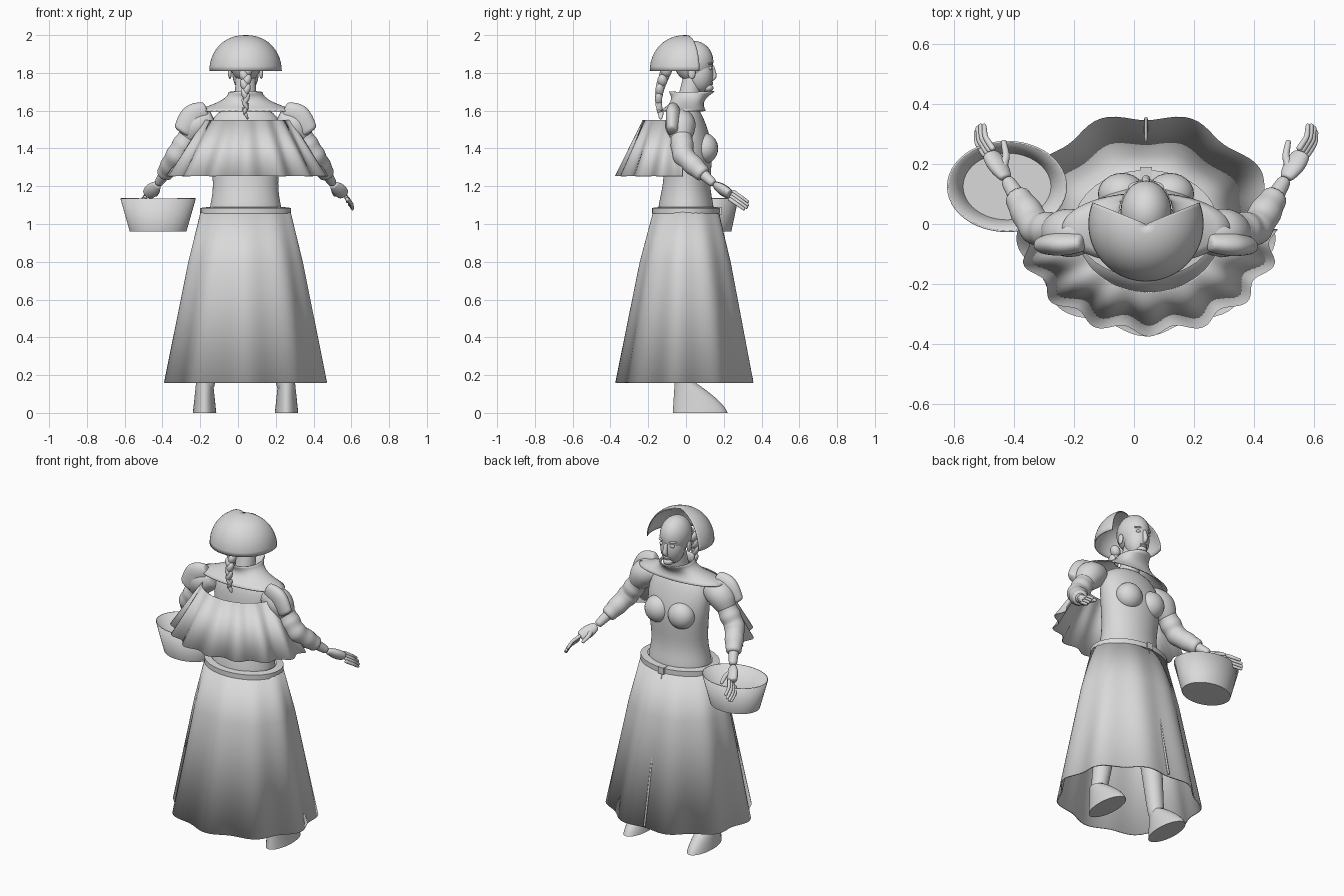
import bpy, math
from mathutils import Vector

default_cube = bpy.data.objects.get("Cube")
if default_cube:
    bpy.data.objects.remove(default_cube)

CENTRE = .04  # body centre line

clay = bpy.data.materials.new("light_grey")
clay.use_nodes = True
GREY = (.7, .7, .7, 1)
clay.diffuse_color = GREY
clay.node_tree.nodes["Principled BSDF"].inputs["Base Color"].default_value = GREY


def finish(obj, soft=False, thick=0):
    """Material, smoothing and modifiers shared by every part."""
    obj.data.materials.append(clay)
    bpy.ops.object.select_all(action='DESELECT')
    obj.select_set(True)
    bpy.context.view_layer.objects.active = obj
    if thick:
        obj.modifiers.new("cloth", 'SOLIDIFY').thickness = thick
    if soft:
        modifier = obj.modifiers.new("soft", 'SUBSURF')
        modifier.levels = modifier.render_levels = 2
        bpy.ops.object.shade_smooth()
    else:
        bpy.ops.object.shade_smooth_by_angle(angle=math.radians(45))


def skin(name, rings, closed, caps, **look):
    """Bridge rings that all have the same number of points."""
    count = len(rings[0])
    verts = [point for ring in rings for point in ring]
    faces = []
    for row in range(len(rings) - 1):
        for col in range(count if closed else count - 1):
            a = row * count + col
            b = row * count + (col + 1) % count
            faces.append((a, b, b + count, a + count))
    if "bottom" in caps:
        faces.append(tuple(reversed(range(count))))
    if "top" in caps:
        faces.append(tuple(range(len(verts) - count, len(verts))))
    mesh = bpy.data.meshes.new(name)
    mesh.from_pydata(verts, [], faces)
    obj = bpy.data.objects.new(name, mesh)
    bpy.context.collection.objects.link(obj)
    finish(obj, **look)


def loft(name, sections, x=CENTRE, seg=32, arc=(0, 360), caps="", folds=0, depth=0, **look):
    """Stack ellipses (z, y, x radius, y radius) upwards; folds fade to the top."""
    closed = arc[1] - arc[0] == 360
    rings = []
    for row, (z, y, rx, ry) in enumerate(sections):
        fade = depth * (1 - row / (len(sections) - 1))
        ring = []
        for col in range(seg if closed else seg + 1):
            angle = math.radians(arc[0] + (arc[1] - arc[0]) * col / seg)
            k = 1 - fade * math.cos(folds * (angle - math.pi / 2))
            ring.append((x + rx * k * math.cos(angle), y + ry * k * math.sin(angle), z))
        rings.append(ring)
    skin(name, rings, closed, caps, **look)


def tube(name, points, start, end, swell=0, ripple=0, flat=1, steps=8, soft=True):
    """Tapered tube along points, with optional bulge, wrinkles and flattening."""
    path, radii = [], []
    for step in range(steps + 1):
        t = step / steps
        place = t * (len(points) - 1)
        leg = min(int(place), len(points) - 2)
        path.append(Vector(points[leg]).lerp(Vector(points[leg + 1]), place - leg))
        radii.append(start + (end - start) * t + swell * math.sin(math.pi * t) + ripple * (-1) ** step)
    rings = []
    for step, (p, r) in enumerate(zip(path, radii)):
        along = (path[min(step + 1, steps)] - path[max(step - 1, 0)]).normalized()
        u = along.cross(Vector((.1, 1, .2))).normalized()
        v = along.cross(u) * flat
        angles = [math.tau * col / 12 for col in range(12)]
        rings.append([p + r * (u * math.cos(a) + v * math.sin(a)) for a in angles])
    skin(name, rings, True, "bottom top", soft=soft)


def ball(name, place, size, turn=(0, 0, 0)):
    bpy.ops.mesh.primitive_uv_sphere_add(segments=24, ring_count=16, location=place, rotation=turn)
    obj = bpy.context.object
    obj.name = name
    obj.scale = size
    finish(obj)


# Pleated skirt with waistband, buckle and front seam
loft("skirt", [(.16, 0, .42, .36), (.8, 0, .3, .24), (1.08, 0, .235, .17)],
     seg=108, folds=9, depth=.04, thick=.008)
loft("waistband", [(1.055, 0, .24, .18), (1.085, 0, .24, .18), (1.09, 0, .2, .14)])
bpy.ops.mesh.primitive_cube_add(size=.04, location=(CENTRE, .17, 1.07))
bpy.context.object.name = "buckle"
finish(bpy.context.object)
tube("skirt_seam", [(CENTRE, .17, 1.06), (CENTRE, .35, .17)], .006, .006, soft=False)

# Bodice
loft("bodice", [(1, 0, .2, .15), (1.1, 0, .19, .15), (1.2, 0, .165, .12), (1.4, .02, .195, .13),
                (1.55, 0, .2, .1), (1.63, 0, .1, .06)], caps="bottom top", soft=True)
for side in (-1, 1):
    ball("bust", (CENTRE + side * .08, .1, 1.4), (.08, .07, .08))

# Shoulder yoke sweeping up into an open collar
yoke = []
for step in range(9):
    t = step / 8
    yoke.append((1.6 + .1 * t, .045 * t - .015, .09 + .19 * (1 - t) ** 2, .12 - .03 * math.sin(math.pi * t)))
loft("shoulder_yoke", yoke, seg=48, thick=.006)

# Back cape hanging clear of the shoulders
loft("cape", [(1.255, -.03, .42, .33), (1.55, -.03, .24, .2)],
     x=.05, seg=96, arc=(178, 362), folds=15, depth=.045, thick=.005)

# Head and neck
ball("skull", (CENTRE, .04, 1.86), (.085, .105, .11))
ball("face", (CENTRE, .072, 1.8), (.07, .073, .105))
ball("chin", (CENTRE, .115, 1.72), (.03, .03, .022))
tube("neck", [(CENTRE, 0, 1.6), (CENTRE, .04, 1.78)], .062, .055)
tube("nose", [(CENTRE, .138, 1.84), (CENTRE, .15, 1.78), (CENTRE, .13, 1.765)], .01, .012, swell=.004)
for z in (1.742, 1.75):
    ball("lip", (CENTRE, .132, z), (.024, .012, .007))
for side in (-1, 1):
    ball("eye", (CENTRE + side * .034, .128, 1.825), (.016, .01, .01))
    ball("brow", (CENTRE + side * .036, .128, 1.85), (.024, .012, .007), (0, 0, side * -.3))
    ball("ear", (CENTRE + side * .083, .03, 1.8), (.01, .02, .032))

# Bonnet: a dome left open over the face
bonnet = []
for step in range(13):
    rise = math.pi / 2 * step / 12.1
    width = .192 * math.cos(rise) ** .9
    bonnet.append((1.81 + .19 * math.sin(rise), 0, width, width))
loft("bonnet", bonnet, seg=56, arc=(158, 382), thick=.005)

# Braid of overlapping strands tapering downwards
for step in range(10):
    t = step / 10
    sway = (-1) ** step
    ball("braid_strand", (CENTRE + sway * .009 * (1 - t), -.105 - .04 * math.sin(2.6 * t), 1.81 - .25 * t),
         (.027 - .02 * t, .03 - .018 * t, .034), (0, sway * .4, 0))

# Arms, hands, legs and shoes, one set per side
for side, label in ((1, "left"), (-1, "right")):
    def at(x, y, z):
        return Vector((CENTRE + side * x, y, z))

    shoulder = at(.17, -.03, 1.565)
    outer = at(.26, -.03, 1.525)
    elbow = at(.365, -.015, 1.36)
    wrist = at(.465, .15, 1.21)
    knuckles = at(.52, .235, 1.155)
    cuff = elbow.lerp(wrist, .7)

    tube(label + "_puff_sleeve", [shoulder, outer, outer.lerp(elbow, .5)], .055, .05, swell=.032)
    tube(label + "_sleeve", [outer.lerp(elbow, .3), elbow, cuff], .06, .045, swell=.008, ripple=.006)
    tube(label + "_shoulder_flap", [at(.2, -.06, 1.6), at(.28, -.065, 1.57), at(.34, -.07, 1.48)],
         .05, .05, swell=.02, flat=.6)
    tube(label + "_forearm", [elbow, wrist], .045, .023)
    tube(label + "_palm", [wrist, knuckles], .022, .032, swell=.012, flat=.7)
    for finger in range(4):
        offset = finger - 1.5
        reach = 1.1 - .08 * abs(offset)
        root = knuckles + Vector((side * -.009, .007, .013)) * offset
        bend = root + Vector((side * .03, .045, -.03)) * reach
        tip = bend + Vector((side * .004, .045, -.032)) * reach
        tube(label + "_finger", [root, bend, tip], .011, .008, steps=6)
    tube(label + "_thumb", [wrist.lerp(knuckles, .3), at(.465, .225, 1.175), at(.475, .28, 1.15)], .017, .009)

    # Shoe: upright heel, toe sloping back to the ankle
    foot = side * .217
    shoe = []
    for step in range(9):
        t = step / 8
        toe, heel = .22 - .17 * t ** 1.4, -.07 + .01 * t
        shoe.append((.16 * t, (toe + heel) / 2, .062 - .017 * t, (toe - heel) / 2))
    loft(label + "_shoe", shoe, x=CENTRE + foot, caps="bottom top")
    tube(label + "_leg", [at(.215, -.01, .1), at(.16, 0, .5), at(.1, 0, 1)], .045, .09)

# Basket
loft("basket", [(.96, .125, .15, .115), (1.135, .125, .2, .152)],
     x=-.423, seg=48, caps="bottom", thick=.006)
